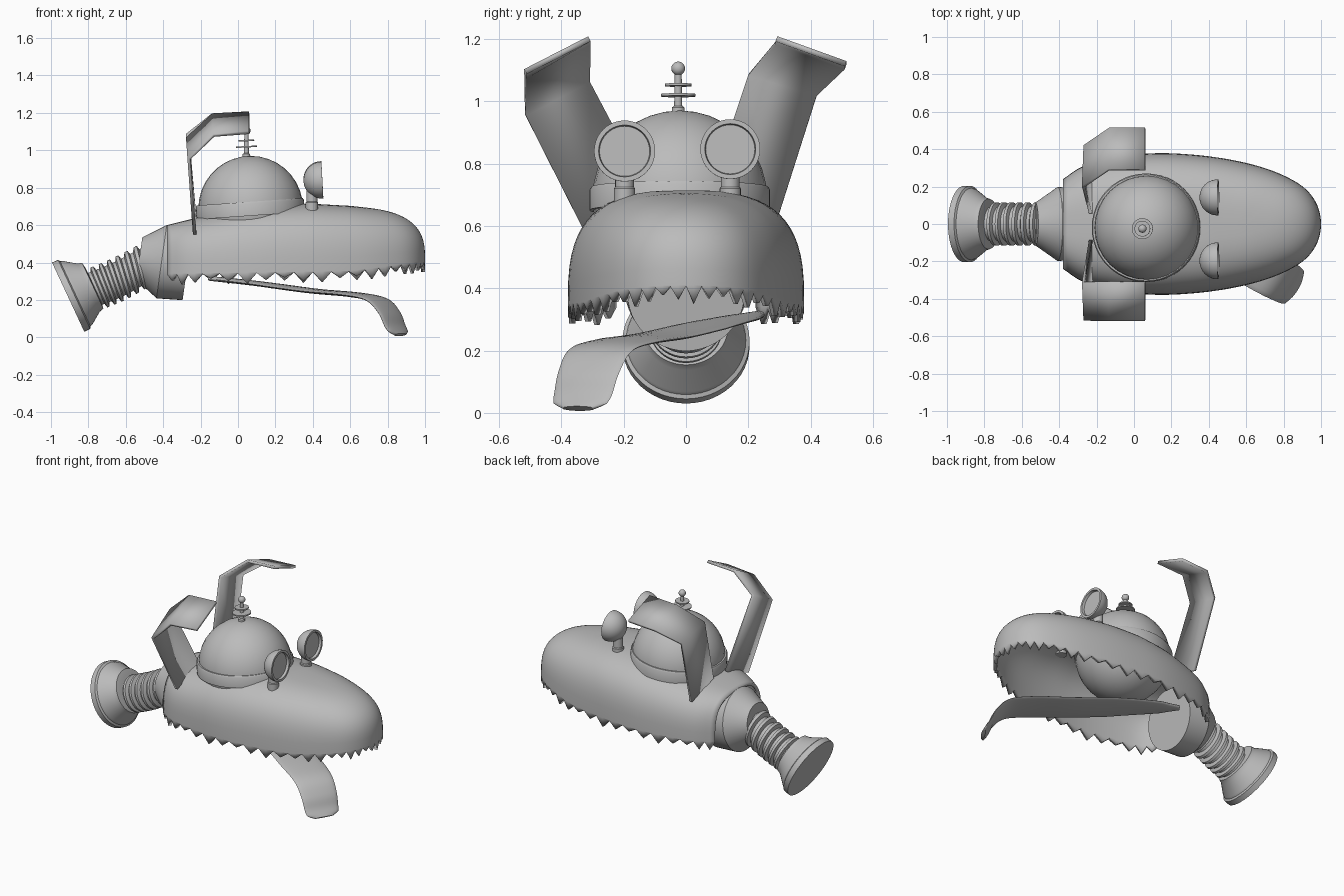
import bpy, bmesh, math
from mathutils import Vector

cube = bpy.data.objects.get("Cube")
if cube:
    bpy.data.objects.remove(cube, do_unlink=True)

grey = bpy.data.materials.new("plain grey")
grey.use_nodes = True
grey.diffuse_color = (0.5, 0.5, 0.5, 1)
grey.node_tree.nodes["Principled BSDF"].inputs["Base Color"].default_value = (0.5, 0.5, 0.5, 1)


def finish(name, bm, thick=0, offset=0, angle=35):
    bmesh.ops.remove_doubles(bm, verts=bm.verts, dist=0.0003)
    bmesh.ops.recalc_face_normals(bm, faces=bm.faces)
    mesh = bpy.data.meshes.new(name)
    bm.to_mesh(mesh)
    bm.free()
    mesh.materials.append(grey)
    obj = bpy.data.objects.new(name, mesh)
    bpy.context.collection.objects.link(obj)
    bpy.ops.object.select_all(action='DESELECT')
    obj.select_set(True)
    bpy.context.view_layer.objects.active = obj
    bpy.ops.object.shade_smooth_by_angle(angle=math.radians(angle))
    if thick:
        mod = obj.modifiers.new("thickness", 'SOLIDIFY')
        mod.thickness, mod.offset = thick, offset
    return obj


def bridge(bm, rows, closed):
    """Join neighbouring rows of points with quads."""
    rows = [[bm.verts.new(p) for p in row] for row in rows]
    for a, b in zip(rows, rows[1:]):
        n = len(a)
        for i in range(n if closed else n - 1):
            j = (i + 1) % n
            bm.faces.new((a[i], a[j], b[j], b[i]))
    return rows


def lathe(name, stations, segs=40):
    """Rings (centre, axis pitch in degrees, radius) joined into a solid."""
    rows = []
    for centre, pitch, r in stations:
        a = math.radians(pitch)
        up = Vector((-math.sin(a), 0, math.cos(a)))
        side = Vector((0, 1, 0))
        rows.append([Vector(centre) + max(r, 0.0005) * (side * math.cos(t) + up * math.sin(t))
                     for t in (2 * math.pi * i / segs for i in range(segs))])
    bm = bmesh.new()
    rings = bridge(bm, rows, True)
    bm.faces.new(rings[0])
    bm.faces.new(rings[-1])
    return finish(name, bm)


def straight(origin, pitch, profile):
    a = math.radians(pitch)
    d = Vector((math.cos(a), 0, math.sin(a)))
    return [(Vector(origin) + d * t, pitch, r) for t, r in profile]


def ball(name, centre, radius):
    bm = bmesh.new()
    bmesh.ops.create_uvsphere(bm, u_segments=32, v_segments=18, radius=radius)
    bmesh.ops.translate(bm, verts=bm.verts, vec=centre)
    return finish(name, bm)


def spline(points, steps):
    """Smooth path through the points."""
    pts = [Vector(p) for p in points]
    pts = [2 * pts[0] - pts[1]] + pts + [2 * pts[-1] - pts[-2]]
    out = []
    for a, b, c, d in zip(pts, pts[1:], pts[2:], pts[3:]):
        for i in range(steps):
            t = i / steps
            out.append(0.5 * (2 * b + (c - a) * t + (2 * a - 5 * b + 4 * c - d) * t * t
                              + (3 * b - a - 3 * c + d) * t ** 3))
    return out + [pts[-2]]


def lookup(table, x):
    if x <= table[0][0]:
        return table[0][1]
    for (x0, z0), (x1, z1) in zip(table, table[1:]):
        if x <= x1:
            t = (x - x0) / (x1 - x0)
            return z0 + (z1 - z0) * t
    return table[-1][1]


# Head shell: plan outline swept up to a central spine, with a toothed lower edge
half = [(-.38, .24), (-.27, .31), (-.1, .355), (.1, .378), (.3, .372), (.5, .347),
        (.68, .305), (.82, .25), (.92, .185), (.98, .1)]
outline = spline([(x, y, 0) for x, y in half] + [(1, 0, 0)]
                 + [(x, -y, 0) for x, y in reversed(half)], 4)
top = [(-.4, .595), (-.2, .645), (0, .69), (.2, .712), (.4, .714), (.6, .703), (.8, .682), (1, .66)]
gum = [(-.4, .34), (.6, .355), (.8, .38), (1, .41)]
columns = []
for k, p in enumerate(outline):
    spine = p.x if p.x < .3 else .3 + (p.x - .3) * .5
    base = lookup(gum, p.x)
    drop = .003 if k % 2 == 0 else .045 + .015 * math.sin(k * 2.3)
    col = [Vector((p.x, p.y, base - drop))]
    for s in range(17):
        th = s / 16 * math.pi / 2
        r = max(math.cos(th), 0) ** (2 / 3)
        h = math.sin(th) ** (2 / 3)
        x = spine + (p.x - spine) * r
        col.append(Vector((x, p.y * r, base + (lookup(top, x) - base) * h)))
    columns.append(col)
bm = bmesh.new()
bridge(bm, columns, False)
finish("head_shell", bm, thick=.02, offset=-1, angle=45)

# Dome with its seat ring
ball("dome", (.068, -.02, .69), .28)
lathe("dome_ring", straight((.068, -.02, .65), 94, [(0, .29), (.065, .29), (.075, .284), (.075, .26)]), 48)

# Antenna
lathe("antenna_stem", straight((.045, -.025, .95), 90,
      [(0, .022), (.03, .02), (.035, .013), (.14, .011)]), 16)
for name, z, r in (("antenna_disc_low", 1.015, .056), ("antenna_disc_high", 1.048, .042)):
    lathe(name, straight((.045, -.025, z), 93, [(0, r), (.008, r)]), 32)
ball("antenna_ball", (.045, -.025, 1.105), .022)

# Eyes: rounded bowls with a recessed face, each on a short stalk
for side, y, z, r in (("right", -.197, .84, .098), ("left", .142, .846, .096)):
    bowl = [(-.095 * math.cos(t), r * math.sin(t)) for t in (math.pi / 2 * i / 10 for i in range(11))]
    rim = [(.006, r), (.006, r * .85), (-.01, r * .82), (-.01, 0)]
    lathe(side + "_eye", straight((.445, y, z), 3, bowl + rim))
    lathe(side + "_eye_stalk", straight((.395, y, .66), 90,
          [(0, .034), (.06, .034), (.065, .03), (.125, .03)]), 20)

# Ears: bent strips given by their outer and inner edges
ears = {
    "right_ear": (((-.232, -.31, .55), (-.232, -.085, .64)), ((-.262, -.515, .955), (-.27, -.31, 1.065)),
                  ((-.13, -.515, 1.08), (-.135, -.31, 1.19)), ((.06, -.515, 1.095), (.06, -.31, 1.2))),
    "left_ear": (((-.232, .28, .58), (-.232, .055, .65)), ((-.262, .42, 1.02), (-.27, .2, 1.085)),
                 ((-.13, .512, 1.11), (-.135, .29, 1.19)), ((.06, .512, 1.12), (.06, .29, 1.2))),
}
for name, rows in ears.items():
    bm = bmesh.new()
    bridge(bm, rows, False)
    finish(name, bm, thick=.018, angle=20)

# Collar behind the head
lathe("neck_collar", straight((-.27, 0, .385), -8 + 180,
      [(0, .188), (.1, .195), (.14, .198), (.15, .19), (.23, .135), (.245, .125), (.26, .115)]), 48)

# Bellows neck following a gentle bend
path = spline([(-.84, 0, .235), (-.73, 0, .272), (-.62, 0, .32), (-.5, 0, .385)], 16)
stations = []
for i, p in enumerate(path):
    t = i / (len(path) - 1)
    phase = i % 6
    stations.append((p, 27 - 14 * t, .116 if 1 < phase < 5 else .093))
lathe("bellows_neck", stations)

# Flared foot plate
lathe("neck_base", straight((-.908, 0, .215), 25,
      [(0, .204), (.035, .204), (.042, .192), (.055, .188), (.12, .142), (.145, .135), (.15, .1)]), 48)

# Tongue: lens section swept along a drooping path
path = spline([(-.15, .235, .315), (.1, .1, .288), (.4, -.07, .248), (.62, -.2, .228),
               (.745, -.275, .2), (.81, -.312, .13), (.84, -.33, .06), (.868, -.345, .014)], 5)
across = Vector((.515, .857, 0))
widths = [(0, .02), (.06, .07), (.2, .115), (.4, .128), (.7, .115), (.88, .108), (.95, .1), (1, .06)]
rows = []
for i, p in enumerate(path):
    a, b = path[max(i - 1, 0)], path[min(i + 1, len(path) - 1)]
    normal = (b - a).cross(across).normalized()
    w = lookup(widths, i / (len(path) - 1))
    rows.append([p + across * w * math.cos(t) + normal * .013 * math.sin(t)
                 for t in (2 * math.pi * j / 20 for j in range(20))])
bm = bmesh.new()
rings = bridge(bm, rows, True)
bm.faces.new(rings[0])
bm.faces.new(rings[-1])
finish("tongue", bm, angle=50)
